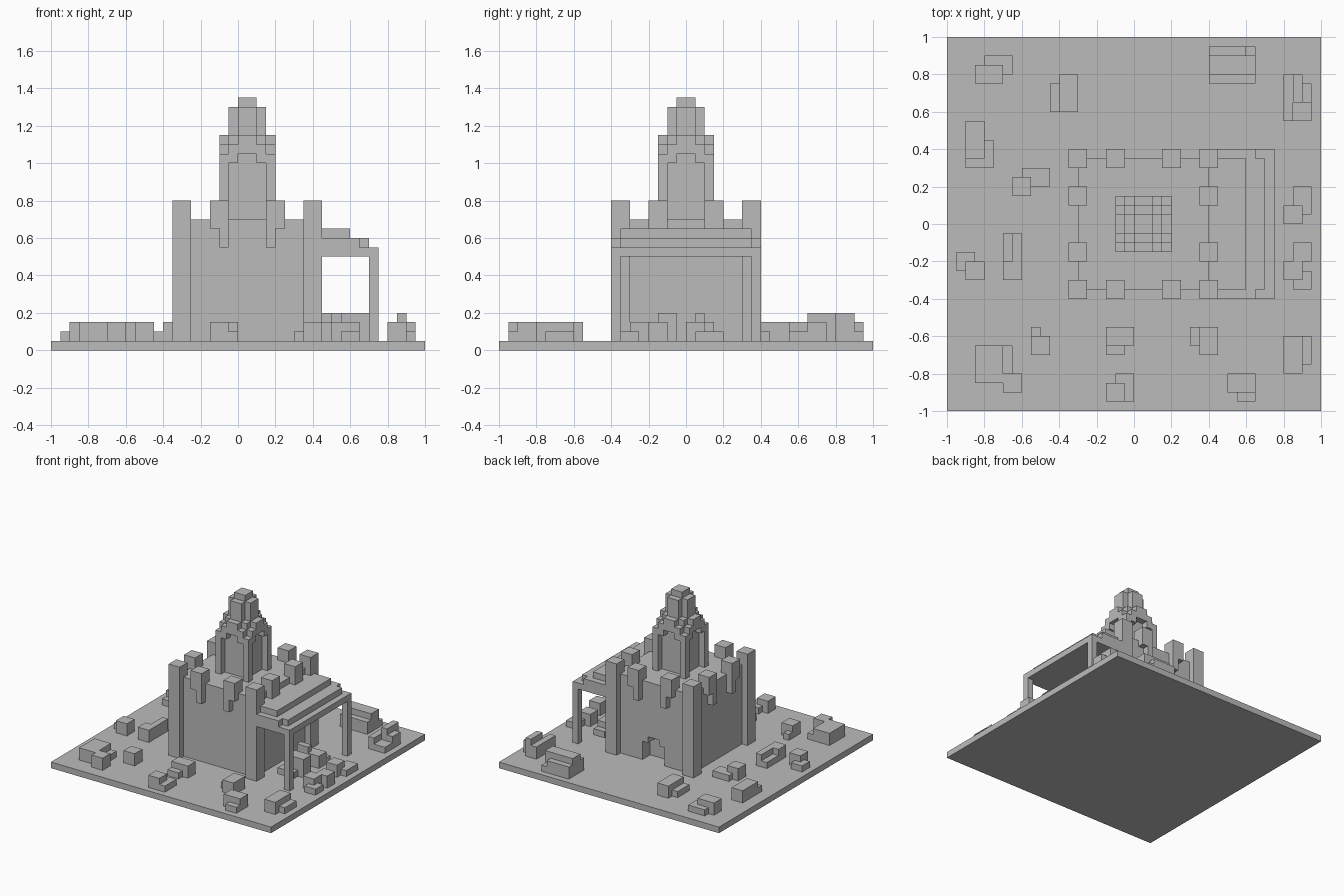
import bpy, bmesh
from mathutils import Matrix, Vector

cube = bpy.data.objects.get("Cube")
if cube:
    bpy.data.objects.remove(cube, do_unlink=True)

UNIT = 0.05  # everything sits on a block grid

stone = bpy.data.materials.new("grey_stone")
stone.use_nodes = True
stone.diffuse_color = (0.5, 0.5, 0.5, 1)
stone.node_tree.nodes["Principled BSDF"].inputs["Base Color"].default_value = (0.5, 0.5, 0.5, 1)


def build(name, boxes):
    """One object from boxes given as x0, x1, y0, y1, z0, z1 in blocks."""
    bm = bmesh.new()
    for x0, x1, y0, y1, z0, z1 in boxes:
        low, high = Vector((x0, y0, z0)) * UNIT, Vector((x1, y1, z1)) * UNIT
        place = Matrix.Translation((low + high) / 2) @ Matrix.Diagonal((high - low).to_4d())
        place[3][3] = 1
        bmesh.ops.create_cube(bm, size=1, matrix=place)
    mesh = bpy.data.meshes.new(name)
    bm.to_mesh(mesh)
    bm.free()
    mesh.materials.append(stone)
    obj = bpy.data.objects.new(name, mesh)
    bpy.context.collection.objects.link(obj)
    return obj


CX = 1  # centre of the keep in x


def four_sides(box):
    """Repeat a box, given relative to the keep axis, on all four sides."""
    a0, a1, d0, d1, z0, z1 = box
    return [
        (CX + a0, CX + a1, d0, d1, z0, z1),
        (CX + a0, CX + a1, -d1, -d0, z0, z1),
        (CX + d0, CX + d1, a0, a1, z0, z1),
        (CX - d1, CX - d0, a0, a1, z0, z1),
    ]


# Ground plate
build("ground", [(-20, 20, -20, 20, 0, 1)])

# Keep body, with a stepped doorway left open in the back skin
build("keep_body", [(CX - 7, CX + 7, -7, 5, 1, 14)])
skin = [(CX - 1, CX + 1, 5, 7, 5, 14)]
for s in (-1, 1):
    near, mid, far = CX + s, CX + 2 * s, CX + 7 * s
    skin.append((min(mid, far), max(mid, far), 5, 7, 1, 14))
    skin.append((min(near, mid), max(near, mid), 5, 7, 4, 14))
build("back_wall_with_doorway", skin)

# Corner towers
for sx in (-1, 1):
    for sy in (-1, 1):
        x, y = CX + 7 * sx, 7 * sy
        build("corner_tower", [(x - 1, x + 1, y - 1, y + 1, 1, 16)])

# Battlements: the inner half hangs lower than the outer half
inner = four_sides((2, 3, 6, 8, 11, 16)) + four_sides((-3, -2, 6, 8, 11, 16))
outer = four_sides((3, 4, 6, 8, 13, 16)) + four_sides((-4, -3, 6, 8, 13, 16))
build("battlements", inner + outer)

# Spire: core, arched gables on each side, stepped cap
build("spire_core", [(CX - 2, CX + 2, -2, 2, 14, 23)])
build("spire_corner_posts", [
    (CX + x, CX + x + 1, y, y + 1, 14, 21) for x in (-3, 2) for y in (-3, 2)])
gables = four_sides((-1, 1, 2, 3, 21, 23))
for a in (-2, 1):
    gables += four_sides((a, a + 1, 2, 3, 20, 22))
build("spire_gables", gables)
build("spire_cap", [
    (CX - 1, CX + 1, -2, 2, 23, 26),
    (CX - 2, CX + 2, -1, 1, 23, 26),
    (CX - 1, CX + 1, -1, 1, 26, 27)])

# Portico: stepped roof on two posts
build("portico_roof", [
    (8, 15, -8, 8, 10, 11),
    (8, 13, -8, 8, 11, 12),
    (13, 14, -7, 7, 11, 12),
    (8, 12, -7, 7, 12, 13)])
for y in (-8, 7):
    build("portico_post", [(14, 15, y, y + 1, 1, 10)])


def rubble(name, stones):
    """Heaps of stones given as x0, x1, y0, y1, height."""
    build(name, [(x0, x1, y0, y1, 1, 1 + h) for x0, x1, y0, y1, h in stones])


# Rubble around and under the portico
rubble("portico_rubble", [
    (11, 14, -3, -1, 3), (10, 13, -4, -2, 1),
    (11, 14, 1, 3, 2), (10, 12, 1, 2, 3), (12, 14, 2, 4, 1)])
rubble("left_rubble", [
    (16, 18, -16, -12, 2), (18, 19, -15, -12, 1),
    (16, 18, -6, -4, 2), (17, 19, -7, -5, 1), (17, 19, -4, -2, 2),
    (16, 18, 0, 2, 2), (17, 19, 1, 4, 1),
    (16, 17, 11, 16, 2), (17, 18, 13, 16, 3), (17, 19, 11, 13, 1), (18, 19, 13, 15, 2)])
rubble("right_rubble", [
    (-17, -14, 15, 17, 2), (-16, -13, 16, 18, 1),
    (-18, -16, 7, 11, 2), (-18, -15, 6, 9, 1),
    (-13, -11, 3, 5, 2), (-12, -9, 4, 6, 1),
    (-19, -17, -5, -3, 1), (-18, -16, -6, -4, 2),
    (-14, -12, -6, -4, 2), (-14, -13, -4, -1, 1), (-13, -12, -4, -1, 2)])
rubble("front_rubble", [
    (-17, -14, -17, -13, 2), (-14, -13, -16, -13, 1), (-14, -12, -18, -16, 2),
    (-11, -10, -13, -11, 1), (-11, -9, -14, -12, 2),
    (-3, 0, -13, -11, 2), (-3, -1, -14, -13, 1),
    (-2, 0, -19, -16, 1), (-3, -1, -19, -17, 2),
    (6, 9, -13, -11, 1), (7, 9, -14, -11, 2),
    (10, 13, -18, -16, 2), (11, 13, -19, -17, 1)])
rubble("back_rubble", [
    (-8, -6, 12, 16, 2), (-9, -8, 12, 15, 1),
    (8, 13, 15, 18, 2), (8, 13, 16, 18, 3), (8, 12, 18, 19, 2), (12, 13, 18, 19, 1)])
